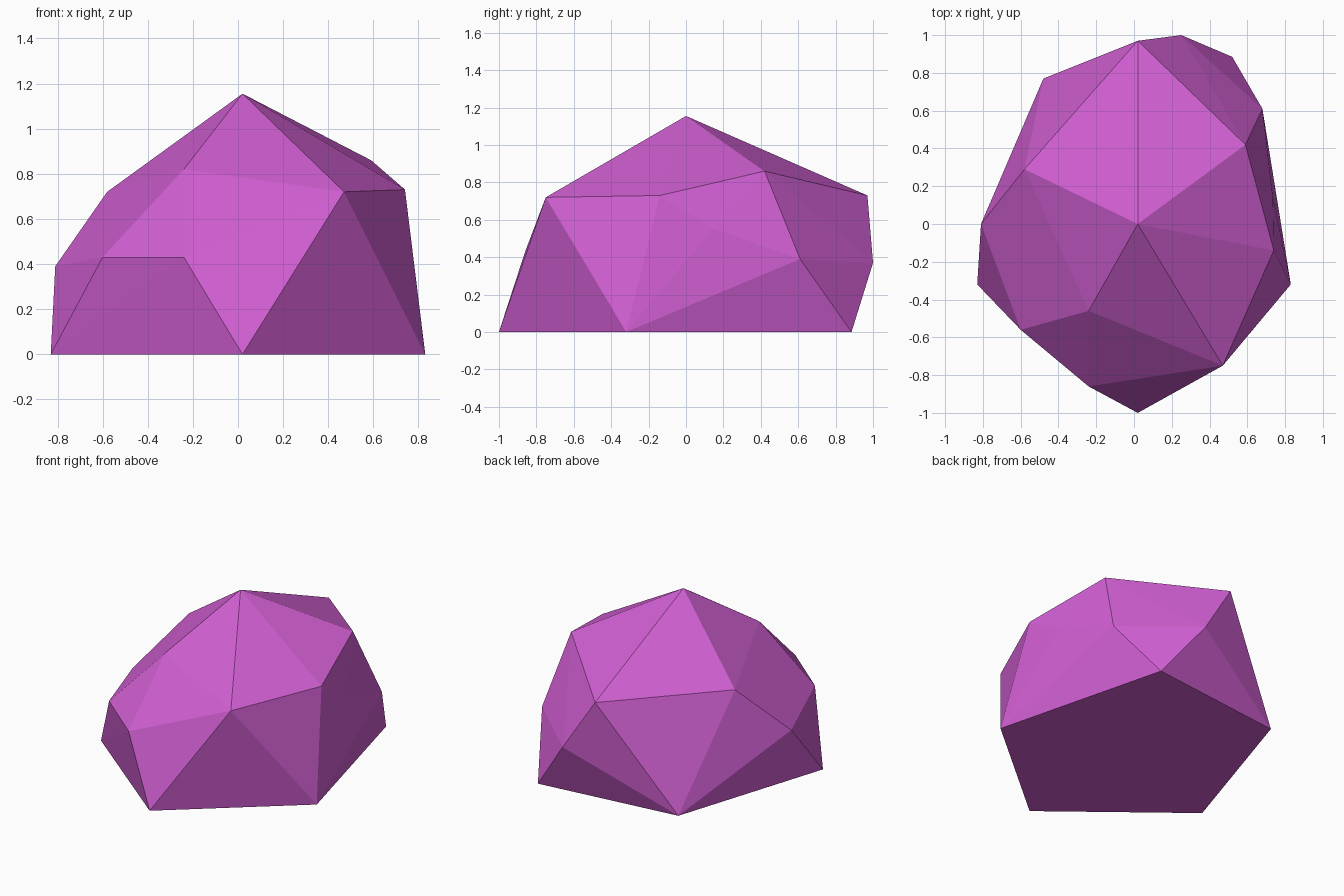
import bpy, bmesh

if "Cube" in bpy.data.objects:
    bpy.data.objects.remove(bpy.data.objects["Cube"])

# Material: one flat magenta
mat = bpy.data.materials.new("magenta stone")
mat.diffuse_color = (0.64, 0.115, 0.65, 1.0)
mat.use_nodes = True
mat.node_tree.nodes["Principled BSDF"].inputs["Base Color"].default_value = mat.diffuse_color

# Key corners of the faceted rock, level by level
base = [(0.02, -1.0, 0), (0.83, -0.32, 0), (0.52, 0.885, 0),
        (-0.48, 0.77, 0), (-0.83, -0.32, 0)]
waist = [(-0.24, -0.86, 0.43), (-0.60, -0.56, 0.43), (-0.81, 0.0, 0.39),
         (0.25, 1.0, 0.37), (0.68, 0.61, 0.39), (0.735, 0.144, 0.555)]
shoulder = [(0.47, -0.75, 0.72), (0.74, -0.14, 0.73), (0.59, 0.42, 0.86),
            (0.02, 0.97, 0.73), (-0.58, 0.29, 0.72), (-0.24, -0.46, 0.82)]
peak = [(0.02, 0.0, 1.155)]

# Rock: convex skin stretched over the corners
bm = bmesh.new()
for co in base + waist + shoulder + peak:
    bm.verts.new(co)
bmesh.ops.convex_hull(bm, input=bm.verts[:])

# Flat underside becomes a single pentagon
under = [f for f in bm.faces if all(v.co.z < 0.001 for v in f.verts)]
bmesh.ops.dissolve_faces(bm, faces=under)
bmesh.ops.recalc_face_normals(bm, faces=bm.faces[:])

mesh = bpy.data.meshes.new("rock")
bm.to_mesh(mesh)
bm.free()
mesh.materials.append(mat)
rock = bpy.data.objects.new("rock", mesh)
bpy.context.collection.objects.link(rock)
